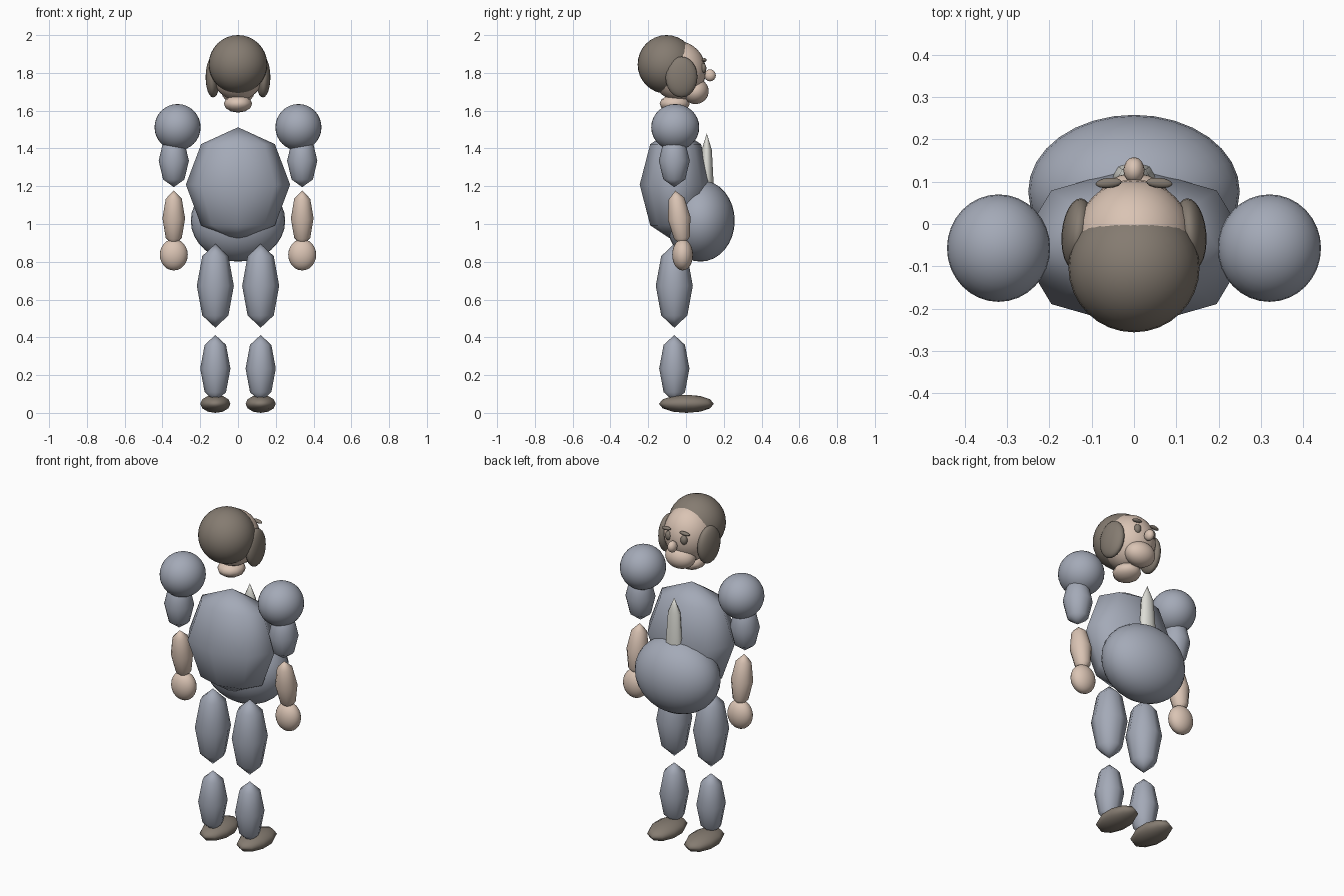
import bpy
import math

if "Cube" in bpy.data.objects:
    bpy.data.objects.remove(bpy.data.objects["Cube"])


def material(name, rgb):
    m = bpy.data.materials.new(name)
    m.diffuse_color = (*rgb, 1.0)
    m.use_nodes = True
    m.node_tree.nodes["Principled BSDF"].inputs["Base Color"].default_value = m.diffuse_color
    return m


CLOTH = material("blue_grey_cloth", (0.37, 0.40, 0.475))
SKIN = material("skin", (0.70, 0.55, 0.455))
HAIR = material("brown_grey", (0.235, 0.20, 0.165))
IVORY = material("pale_ivory", (0.72, 0.72, 0.67))


def ball(name, mat, center, radii, segs=32, rings=16, rot=(0, 0, 0)):
    """Smooth ellipsoid with a chosen number of sides and rings."""
    bpy.ops.mesh.primitive_uv_sphere_add(segments=segs, ring_count=rings, radius=1,
                                         location=center, rotation=rot)
    ob = bpy.context.object
    ob.name = name
    ob.scale = radii
    ob.data.materials.append(mat)
    bpy.ops.object.shade_smooth()
    return ob


def pair(name, mat, center, radii, segs=32, rings=16, rot=(0, 0, 0)):
    """The same ellipsoid mirrored left and right."""
    for side, s in (("left", -1), ("right", 1)):
        ball(f"{side}_{name}", mat, (s * center[0], center[1], center[2]), radii,
             segs, rings, (rot[0], s * rot[1], s * rot[2]))


# Body
ball("torso", CLOTH, (0, -0.055, 1.208), (0.276, 0.19, 0.304), 8, 4)
ball("belly", CLOTH, (0, 0.077, 1.017), (0.25, 0.181, 0.216))
ball("neck_tie", IVORY, (0, 0.11, 1.18), (0.055, 0.038, 0.30), 8, 4)
ball("neck", SKIN, (0, -0.06, 1.637), (0.075, 0.08, 0.047), 12, 6)

# Head and hair
ball("head", SKIN, (0, -0.04, 1.81), (0.14, 0.145, 0.157))
ball("hair_cap", HAIR, (0, -0.103, 1.845), (0.155, 0.153, 0.155))
pair("side_hair", HAIR, (0.132, -0.024, 1.778), (0.039, 0.085, 0.108), 24, 12,
     (0, 0, math.radians(5)))

# Face
ball("muzzle", SKIN, (0, 0.05, 1.703), (0.088, 0.07, 0.068))
ball("nose", SKIN, (0, 0.127, 1.787), (0.025, 0.031, 0.032), 16, 8)
pair("eye", HAIR, (0.05, 0.09, 1.825), (0.02, 0.018, 0.027), 16, 8)
pair("eyebrow", HAIR, (0.06, 0.097, 1.868), (0.031, 0.012, 0.01), 16, 8,
     (0, math.radians(5), math.radians(-5)))

# Arms
pair("shoulder", CLOTH, (0.32, -0.057, 1.512), (0.122, 0.127, 0.123))
pair("upper_arm", CLOTH, (0.34, -0.062, 1.335), (0.08, 0.082, 0.14), 12, 4)
pair("forearm", SKIN, (0.34, -0.036, 1.03), (0.06, 0.06, 0.148), 12, 4,
     (math.radians(8), 0, 0))
pair("hand", SKIN, (0.34, -0.018, 0.837), (0.074, 0.055, 0.083), 24, 12)

# Legs
pair("thigh", CLOTH, (0.12, -0.062, 0.673), (0.098, 0.098, 0.222), 8, 4)
pair("shin", CLOTH, (0.12, -0.062, 0.235), (0.08, 0.08, 0.177), 8, 4)
pair("shoe", HAIR, (0.12, 0.002, 0.048), (0.084, 0.145, 0.048), 10, 6)
